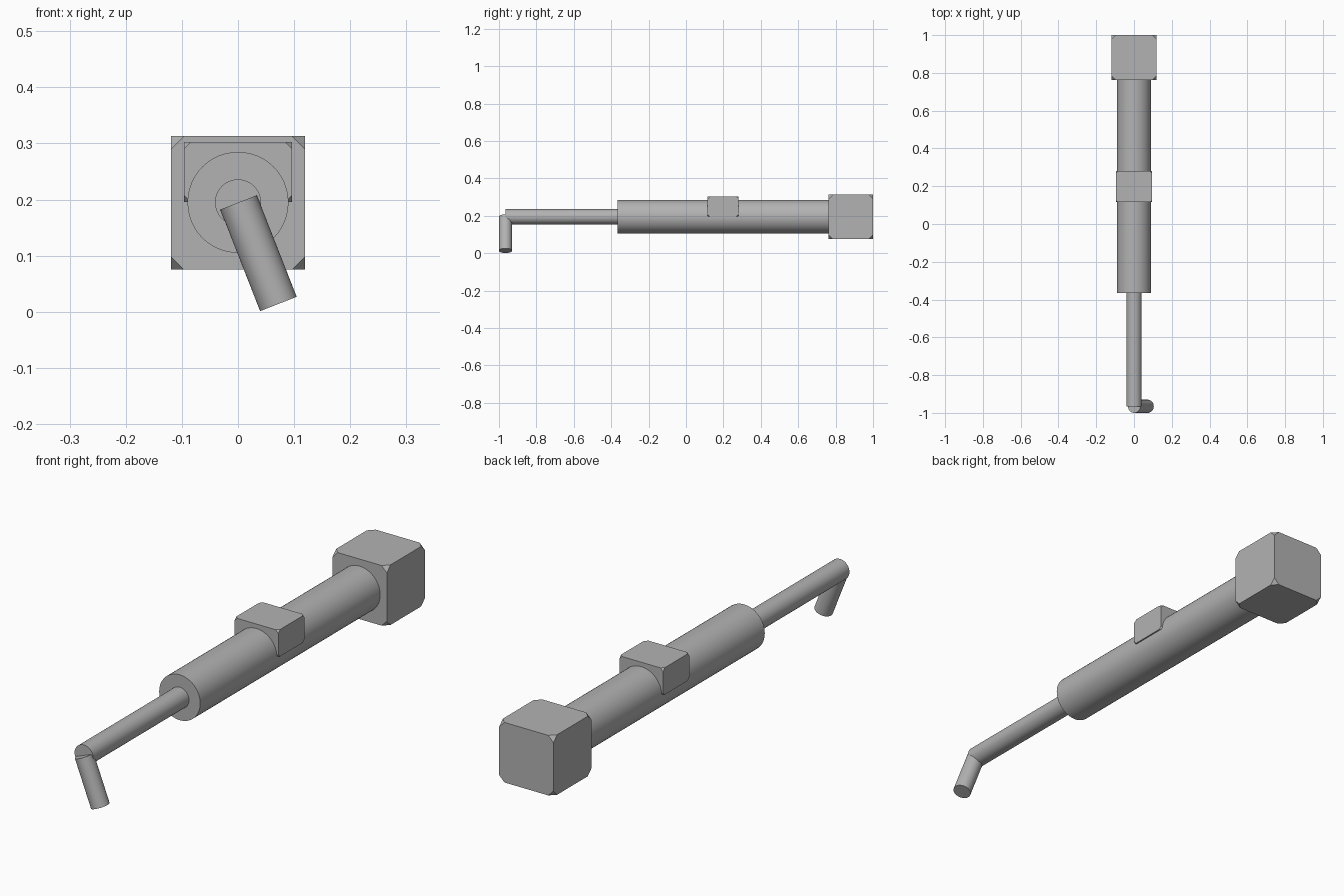
import bpy
import bmesh
from mathutils import Vector

default = bpy.data.objects.get("Cube")
if default:
    bpy.data.objects.remove(default, do_unlink=True)

# Single plain grey material
GREY = (0.45, 0.45, 0.45, 1)
grey = bpy.data.materials.new("plain grey")
grey.use_nodes = True
grey.diffuse_color = GREY
grey.node_tree.nodes["Principled BSDF"].inputs["Base Color"].default_value = GREY

AXIS_Z = 0.195  # height of the long axis


def rod(name, start, end, radius, sides=48):
    """Smooth capped cylinder between two points."""
    start, end = Vector(start), Vector(end)
    span = end - start
    bpy.ops.mesh.primitive_cylinder_add(
        vertices=sides, radius=radius, depth=span.length, location=(start + end) / 2)
    obj = bpy.context.object
    obj.name = name
    obj.rotation_euler = span.to_track_quat('Z', 'Y').to_euler()
    obj.data.materials.append(grey)
    bpy.ops.object.shade_smooth_by_angle()
    return obj


def clipped_box(name, size, centre, cut):
    """Box with sharp edges and its eight corners cut off."""
    bm = bmesh.new()
    bmesh.ops.create_cube(bm, size=1)
    bmesh.ops.scale(bm, vec=size, verts=bm.verts)
    bmesh.ops.bevel(bm, geom=list(bm.verts), offset=cut, offset_type='OFFSET',
                    segments=1, affect='VERTICES')
    mesh = bpy.data.meshes.new(name)
    bm.to_mesh(mesh)
    bm.free()
    mesh.materials.append(grey)
    obj = bpy.data.objects.new(name, mesh)
    obj.location = centre
    bpy.context.collection.objects.link(obj)
    return obj


# Straight parts along the long axis
rod("main_barrel", (0, -0.365, AXIS_Z), (0, 0.8, AXIS_Z), 0.09)
rod("thin_shaft", (0, -0.965, AXIS_Z), (0, -0.35, AXIS_Z), 0.041)

# Angled tip hanging from the end of the shaft
rod("bent_tip", (0.001, -0.965, AXIS_Z), (0.072, -0.965, 0.014), 0.035)

# Blocks with clipped corners
clipped_box("end_block", (0.238, 0.238, 0.238), (0, 0.881, 0.194), 0.023)
clipped_box("top_block", (0.192, 0.165, 0.107), (0, 0.198, 0.249), 0.012)
